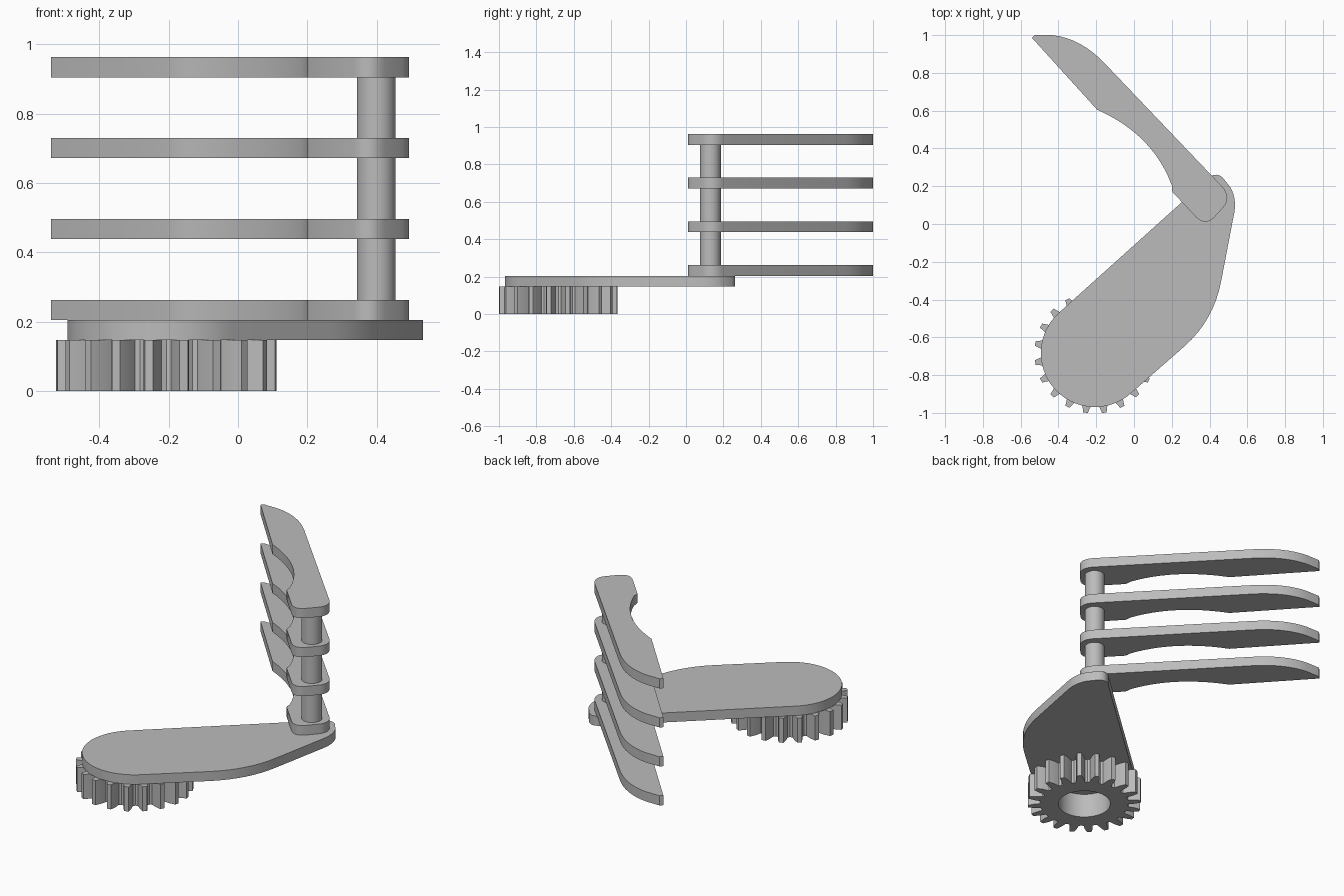
import bpy, bmesh
from math import sin, cos, radians
from mathutils import Vector

cube = bpy.data.objects.get("Cube")
if cube:
    bpy.data.objects.remove(cube, do_unlink=True)

grey = bpy.data.materials.new("plain grey")
grey.use_nodes = True
grey.diffuse_color = (0.5, 0.5, 0.5, 1)
grey.node_tree.nodes["Principled BSDF"].inputs["Base Color"].default_value = (0.5, 0.5, 0.5, 1)


def finish(bm, name):
    bmesh.ops.recalc_face_normals(bm, faces=bm.faces)
    mesh = bpy.data.meshes.new(name)
    bm.to_mesh(mesh)
    bm.free()
    mesh.materials.append(grey)
    obj = bpy.data.objects.new(name, mesh)
    bpy.context.collection.objects.link(obj)
    bpy.ops.object.select_all(action='DESELECT')
    obj.select_set(True)
    bpy.context.view_layer.objects.active = obj
    bpy.ops.object.shade_smooth_by_angle(angle=radians(28))
    return obj


def slab(name, outline, z0, z1):
    """Extrude a closed outline from z0 up to z1."""
    bm = bmesh.new()
    low = [bm.verts.new((x, y, z0)) for x, y in outline]
    high = [bm.verts.new((x, y, z1)) for x, y in outline]
    bm.faces.new(low)
    bm.faces.new(high)
    for i in range(len(low)):
        j = (i + 1) % len(low)
        bm.faces.new((low[i], low[j], high[j], high[i]))
    return finish(bm, name)


def arc(centre, r, a0, a1, n):
    angles = [radians(a0 + (a1 - a0) * i / n) for i in range(n + 1)]
    return [(centre[0] + r * cos(a), centre[1] + r * sin(a)) for a in angles]


def bend(p0, p1, p2, n=8):
    """Quadratic curve from p0 to p2 pulled towards p1."""
    a, b, c = Vector(p0), Vector(p1), Vector(p2)
    ts = [i / n for i in range(n + 1)]
    return [tuple(a * (1 - t) ** 2 + b * 2 * t * (1 - t) + c * t * t) for t in ts]


hub = (-0.207, -0.683)
gear_top, plate_top = 0.147, 0.204

# Gear with an open bore
bm = bmesh.new()
teeth, bore = 20, 0.147
tooth = [(-9, 0.245), (-5.8, 0.25), (-4.4, 0.285), (-2.2, 0.32),
         (2.2, 0.32), (4.4, 0.285), (5.8, 0.25)]
rings = []
for k in range(teeth):
    for da, r in tooth:
        a = radians(9 + k * 360 / teeth + da)
        rings.append([bm.verts.new((hub[0] + q * cos(a), hub[1] + q * sin(a), z))
                      for q, z in ((r, 0), (r, gear_top), (bore, gear_top), (bore, 0))])
for i, ring in enumerate(rings):
    nxt = rings[(i + 1) % len(rings)]
    for s in range(4):
        t = (s + 1) % 4
        bm.faces.new((ring[s], nxt[s], nxt[t], ring[t]))
finish(bm, "gear")

# Base plate: round end over the gear, tapering to the post
plate = (arc(hub, 0.286, 132, 312, 32)
         + bend((0.27, -0.645), (0.42, -0.51), (0.46, -0.31))
         + bend((0.527, 0.04), (0.548, 0.13), (0.51, 0.195))
         + bend((0.47, 0.245), (0.425, 0.285), (0.375, 0.225)))
slab("base_plate", plate, gear_top, plate_top)

# Post joining the blades
slab("post", arc((0.399, 0.13), 0.056, 0, 348.75, 31), plate_top, 0.94)

# Four curved blades
blade = ([(-0.54, 0.985), (-0.525, 1.0)]
         + bend((-0.435, 1.0), (-0.28, 0.985), (-0.15, 0.845))
         + bend((0.47, 0.195), (0.515, 0.14), (0.475, 0.09))
         + bend((0.425, 0.035), (0.38, -0.012), (0.33, 0.035))
         + bend((0.205, 0.168), (0.2, 0.175), (0.2, 0.2), 2)
         + bend((0.2, 0.205), (0.1, 0.475), (-0.195, 0.605), 12))
for i in range(4):
    z = plate_top + i * 0.2337
    slab("blade_%d" % (i + 1), blade, z, z + 0.058)
